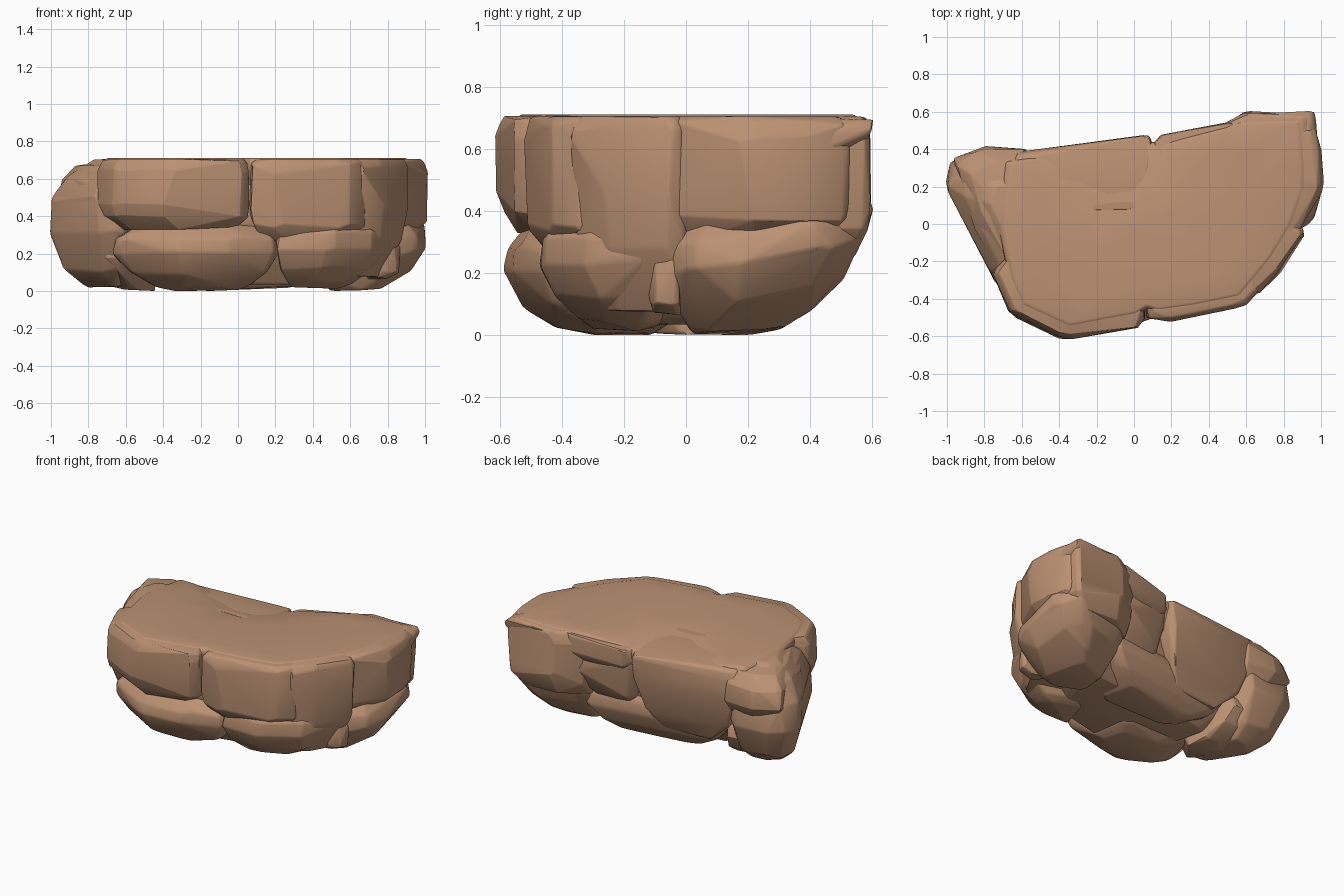
import bpy, bmesh, math, random
from mathutils import Vector

random.seed(7)
if "Cube" in bpy.data.objects:
    bpy.data.objects.remove(bpy.data.objects["Cube"], do_unlink=True)

stone_brown = bpy.data.materials.new("stone_brown")
stone_brown.use_nodes = True
stone_brown.diffuse_color = (0.50, 0.285, 0.172, 1)
shader = stone_brown.node_tree.nodes["Principled BSDF"]
shader.inputs["Base Color"].default_value = stone_brown.diffuse_color
shader.inputs["Roughness"].default_value = 0.9

# Cross-section profiles: (height fraction, size, pull towards the middle)
BLOCK = [(0, .82, .95), (.18, .98, 1), (.35, 1, 1), (.8, 1, 1), (.92, .97, 1), (1, .9, .99)]
BASE = [(0, .48, .8), (.08, .66, .86), (.28, .88, .94), (.58, 1, 1), (.8, .98, 1), (1, .82, .95)]
ROUND = [(0, .45, .92), (.12, .75, .97), (.42, 1, 1), (.68, .95, .99), (.86, .8, .95),
         (1, .5, .86)]
TAPER = [(0, .7, .92), (.3, .93, .98), (.6, 1, 1), (.9, .99, 1), (1, .9, .99)]
WEDGE = [(0, .55, .86), (.25, .84, .94), (.6, .98, 1), (.82, 1, 1), (.94, .97, .99), (1, .86, .95)]


def top_z(x, y):
    """Height of the walkable surface, which sags towards the back."""
    t = min(max(y / .45, 0), 1)
    return .712 - .09 * math.exp(-((x + .13) / .42) ** 2) * t * t * (3 - 2 * t)


def finish(name, bm, bevel):
    """Turn a bmesh into a softened, smooth-shaded stone."""
    bmesh.ops.recalc_face_normals(bm, faces=bm.faces)
    mesh = bpy.data.meshes.new(name)
    bm.to_mesh(mesh)
    bm.free()
    mesh.materials.append(stone_brown)
    ob = bpy.data.objects.new(name, mesh)
    bpy.context.collection.objects.link(ob)
    mod = ob.modifiers.new("soft_edges", 'BEVEL')
    mod.width = bevel
    mod.segments = 2
    mod.limit_method = 'ANGLE'
    mod.angle_limit = 0.25
    bpy.ops.object.select_all(action='DESELECT')
    ob.select_set(True)
    bpy.context.view_layer.objects.active = ob
    bpy.ops.object.modifier_apply(modifier=mod.name)
    bpy.ops.object.shade_smooth_by_angle(angle=math.radians(25))


def stone(name, outline, z0, z1, profile=BLOCK, bevel=.014, rough=.012, shear=0, cut=.12):
    """Chiselled boulder: hull of a corner-cut footprint swept through a profile."""
    bm = bmesh.new()
    corners = [Vector(p) for p in outline]
    mid = sum(corners, Vector((0, 0))) / len(corners)
    ring = [a.lerp(b, f) for a, b in zip(corners, corners[1:] + corners[:1])
            for f in (cut, 1 - cut)]
    for t, size, pull in profile:
        for p in ring:
            q = (mid + (p - mid) * size) * pull
            x, y, z = (c + random.uniform(-rough, rough) for c in (q.x, q.y, z0 + (z1 - z0) * t))
            z += shear * (y - mid.y)
            bm.verts.new((x, y, max(0, min(z, top_z(x, y) - .006))))
    hull = bmesh.ops.convex_hull(bm, input=bm.verts)
    spare = [v for v in hull["geom_interior"] + hull["geom_unused"]
             if isinstance(v, bmesh.types.BMVert)]
    bmesh.ops.delete(bm, geom=list(set(spare)), context='VERTS')
    bmesh.ops.dissolve_limit(bm, angle_limit=.2, verts=bm.verts, edges=bm.edges)
    finish(name, bm, bevel)


# Walkable top slab: rings shrinking towards the middle
cap = [(-.7, .34), (-.6, .36), (-.35, .39), (-.1, .43), (.06, .455), (.13, .44), (.3, .48),
       (.5, .53), (.6, .57), (.93, .58), (.95, .35), (.95, .2), (.88, 0), (.77, -.18),
       (.69, -.28), (.59, -.4), (.35, -.45), (.14, -.48), (.07, -.46), (.01, -.5), (-.36, -.57),
       (-.62, -.45), (-.68, -.3), (-.74, 0)]
bm = bmesh.new()
rings = [[bm.verts.new((x * s, y * s, top_z(x * s, y * s) - drop)) for x, y in cap]
         for s, drop in [(.88, .2), (.985, .06), (.98, .02), (.94, 0), (.7, 0), (.35, 0)]]
for low, high in zip(rings, rings[1:]):
    for i in range(len(cap)):
        j = (i + 1) % len(cap)
        bm.faces.new((low[i], low[j], high[j], high[i]))
bm.faces.new(rings[0])
bm.faces.new(rings[-1])
finish("top_slab", bm, .01)

# Inner core closes the gaps between stones
stone("inner_core", [(-.75, .26), (.1, .36), (.8, .45), (.82, .1), (.6, -.33), (0, -.46),
                     (-.35, -.53), (-.6, -.37)], .04, .6, TAPER)

# Upper course
stone("front_left_block", [(-.75, -.26), (-.66, -.48), (-.37, -.615), (.07, -.54), (.06, -.1),
                           (-.6, -.1)], .33, .72, cut=.1)
stone("front_middle_block", [(.06, -.5), (.2, -.52), (.6, -.44), (.69, -.34), (.6, 0),
                             (.1, 0)], .27, .72)
stone("front_right_column", [(.64, -.38), (.75, -.29), (.94, -.02), (.65, .1), (.45, -.1)],
      .08, .72, TAPER)
stone("right_block", [(.87, -.07), (1.005, .2), (.995, .38), (.965, .53), (.55, .5), (.55, 0)],
      .3, .72, cut=.08)
stone("back_right_block", [(.42, .49), (.6, .595), (.95, .6), (.95, .2), (.42, .2)], .26, .71,
      cut=.08)
stone("back_middle_block", [(.08, .44), (.54, .52), (.52, .1), (.1, .1)], .2, .62, WEDGE)
stone("back_middle_ledge", [(.1, .46), (.57, .56), (.5, .2), (.12, .2)], .5, .72)
stone("back_left_block", [(-.66, .39), (-.3, .435), (.11, .49), (.09, .05), (-.6, .05)],
      .12, .7, WEDGE, cut=.1)

# Left end boulders
stone("left_boulder", [(-1.015, .2), (-.97, .34), (-.87, .39), (-.6, .4), (-.45, 0),
                       (-.64, -.4), (-.76, -.3), (-.91, 0)], .03, .71, ROUND)
stone("left_shoulder", [(-.97, .35), (-.82, .405), (-.56, .41), (-.45, .1), (-.68, -.33),
                        (-.88, 0)], .3, .72, ROUND)
stone("left_foot", [(-.88, .12), (-.8, .3), (-.5, .32), (-.45, -.1), (-.68, -.33)], .01, .3, BASE)

# Lower course
stone("front_left_base", [(-.68, -.4), (-.36, -.59), (0, -.55), (.23, -.46), (.12, .05),
                          (-.55, .05)], 0, .35, BASE)
stone("front_middle_base", [(.18, -.47), (.5, -.47), (.74, -.31), (.84, -.11), (.35, .05)],
      .02, .38, BASE)
stone("right_base", [(.82, -.08), (.95, .02), (1.005, .2), (.99, .45), (.87, .59), (.45, .48),
                     (.42, 0)], .02, .41, BASE, shear=.18)
stone("back_base", [(-.5, .3), (.1, .38), (.5, .43), (.55, 0), (-.45, 0)], .0, .32, BASE)
stone("chock_stone", [(.76, -.12), (.84, -.1), (.87, -.03), (.7, 0)], .07, .25, BLOCK, .01, .006)

# Pointed overhang on the back right corner
bm = bmesh.new()
for p in [(.95, .605, .695), (.97, .6, .66), (.92, .57, .6), (.93, .35, .705), (.985, .4, .57),
          (.985, .38, .66), (.66, .59, .69), (.66, .55, .58), (.6, .35, .69)]:
    bm.verts.new(p)
bmesh.ops.convex_hull(bm, input=bm.verts)
finish("corner_overhang", bm, .012)
